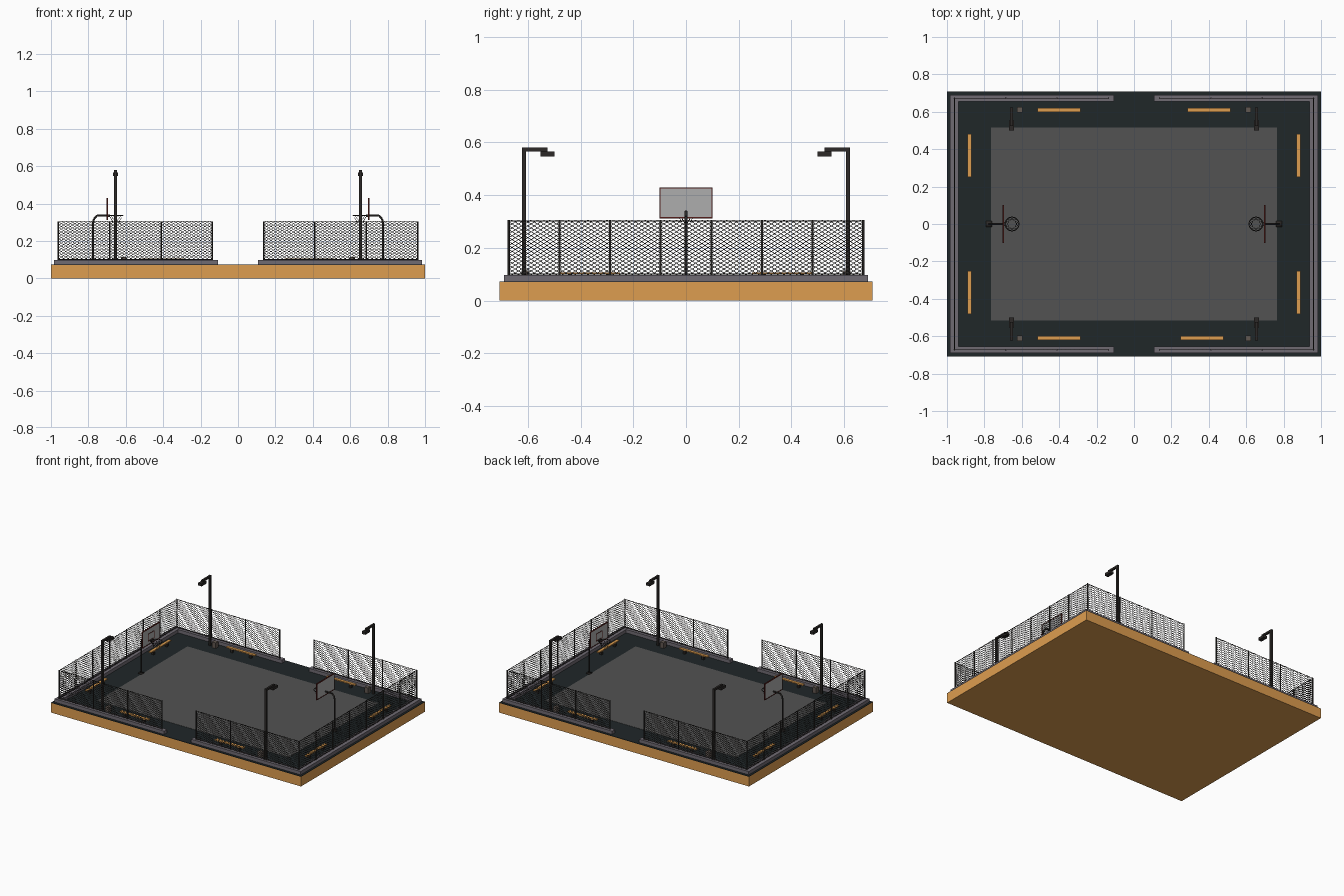
import bpy, bmesh, math
from mathutils import Vector, Matrix

if "Cube" in bpy.data.objects:
    bpy.data.objects.remove(bpy.data.objects["Cube"])


def mat(name, r, g, b):
    m = bpy.data.materials.new(name)
    m.diffuse_color = (r, g, b, 1)
    m.use_nodes = True
    m.node_tree.nodes["Principled BSDF"].inputs["Base Color"].default_value = m.diffuse_color
    return m


ORANGE = mat("orange_wood", 0.73, 0.34, 0.08)
ASPHALT = mat("dark_asphalt", 0.014, 0.02, 0.022)
COURT = mat("court_grey", 0.085, 0.085, 0.085)
CURB = mat("curb_stone", 0.16, 0.145, 0.17)
METAL = mat("dark_metal", 0.025, 0.022, 0.02)
RED = mat("dark_red", 0.09, 0.012, 0.01)
BOARD = mat("board_grey", 0.42, 0.42, 0.42)
BOXCOL = mat("box_brown", 0.12, 0.095, 0.08)


def box(bm, x0, x1, y0, y1, z0, z1):
    x0, x1 = sorted((x0, x1))
    y0, y1 = sorted((y0, y1))
    m = Matrix.Translation(((x0 + x1) / 2, (y0 + y1) / 2, (z0 + z1) / 2))
    bmesh.ops.create_cube(bm, size=1, matrix=m @ Matrix.Diagonal((x1 - x0, y1 - y0, z1 - z0, 1)))


def rod(bm, a, b, r, n=8, caps=True):
    a, b = Vector(a), Vector(b)
    d = b - a
    m = Matrix.Translation((a + b) / 2) @ d.to_track_quat('Z', 'Y').to_matrix().to_4x4()
    bmesh.ops.create_cone(bm, cap_ends=caps, segments=n, radius1=r, radius2=r, depth=d.length, matrix=m)


def finish(bm, name, material, smooth=False):
    me = bpy.data.meshes.new(name)
    bm.to_mesh(me)
    bm.free()
    ob = bpy.data.objects.new(name, me)
    bpy.context.collection.objects.link(ob)
    me.materials.append(material)
    if smooth:
        for p in me.polygons:
            p.use_smooth = len(p.vertices) == 4
    return ob


def block(name, material, *dims):
    bm = bmesh.new()
    box(bm, *dims)
    return finish(bm, name, material)


# Ground
block("base", ORANGE, -1, 1, -0.708, 0.708, 0, 0.07)
block("asphalt", ASPHALT, -1, 1, -0.708, 0.708, 0.07, 0.073)
block("court", COURT, -0.765, 0.765, -0.515, 0.515, 0.073, 0.0745)

# Curb, open in the middle of front and back
bm = bmesh.new()
for s in (-1, 1):
    box(bm, s * 0.938, s * 0.985, -0.69, 0.69, 0.073, 0.097)
    for t in (-1, 1):
        box(bm, s * 0.108, s * 0.938, t * 0.655, t * 0.69, 0.073, 0.097)
finish(bm, "curb", CURB)


# Fence: posts, rails and a diamond wire lattice
FX, FY, Z0, Z1 = 0.96, 0.673, 0.097, 0.305
DX, SLOPE = 0.024, 0.62


def fence(name, a, b, panels):
    a, b = Vector(a), Vector(b)
    length = (b - a).length
    at = lambda u, z: (*a.lerp(b, u / length), z)
    bm = bmesh.new()
    for i in range(panels + 1):
        u = length * i / panels
        rod(bm, at(u, Z0 - 0.01), at(u, Z1), 0.004)
    for z in (Z0 + 0.004, Z1 - 0.003):
        rod(bm, at(0, z), at(length, z), 0.002, 6)
    finish(bm, name + "_frame", METAL, True)
    bm = bmesh.new()
    h = Z1 - Z0
    run = h / SLOPE
    for i in range(int((length + run) / DX)):
        u = -run + (i + 0.5) * DX
        u0, u1 = max(u, 0), min(u + run, length)
        za, zb = Z0 + (u0 - u) * SLOPE, Z0 + (u1 - u) * SLOPE
        rod(bm, at(u0, za), at(u1, zb), 0.0012, 4, False)
        rod(bm, at(length - u0, za), at(length - u1, zb), 0.0012, 4, False)
    finish(bm, name + "_wire", METAL)


for s, side in ((-1, "left"), (1, "right")):
    fence(side + "_fence", (s * FX, -FY), (s * FX, FY), 7)
    for t, end in ((-1, "front"), (1, "back")):
        fence(f"{end}_{side}_fence", (s * 0.137, t * FY), (s * FX, t * FY), 3)

# Hoops
for s, side in ((-1, "left"), (1, "right")):
    bm = bmesh.new()
    pts = [(0.775, 0.073), (0.775, 0.295), (0.77, 0.318), (0.753, 0.337), (0.70, 0.337)]
    for (xa, za), (xb, zb) in zip(pts, pts[1:]):
        rod(bm, (s * xa, 0, za), (s * xb, 0, zb), 0.0055, 10)
    box(bm, s * 0.76, s * 0.79, -0.015, 0.015, 0.073, 0.078)
    finish(bm, side + "_hoop_post", METAL, True)

    block(side + "_backboard", BOARD, s * 0.696, s * 0.701, -0.098, 0.098, 0.317, 0.427)
    bm = bmesh.new()
    for t in (-1, 1):
        box(bm, s * 0.694, s * 0.703, t * 0.096, t * 0.101, 0.312, 0.43)
        box(bm, s * 0.694, s * 0.6965, t * 0.033, t * 0.037, 0.338, 0.392)
    for z in (0.312, 0.425):
        box(bm, s * 0.694, s * 0.703, -0.1, 0.1, z, z + 0.005)
    for z in (0.338, 0.388):
        box(bm, s * 0.694, s * 0.6965, -0.035, 0.035, z, z + 0.004)
    finish(bm, side + "_backboard_frame", RED)

    cx, rz = s * 0.652, 0.337
    bpy.ops.mesh.primitive_torus_add(location=(cx, 0, rz), major_radius=0.037, minor_radius=0.0025,
                                     major_segments=24, minor_segments=8)
    ring = bpy.context.object
    ring.name = side + "_rim"
    ring.data.materials.append(METAL)
    bpy.ops.object.shade_smooth()
    bm = bmesh.new()
    box(bm, s * 0.685, s * 0.70, -0.01, 0.01, 0.328, 0.342)
    finish(bm, side + "_rim_bracket", METAL)

    # Net of crossing cords
    bm = bmesh.new()
    levels = [(0.037, 0.337), (0.030, 0.323), (0.024, 0.310), (0.021, 0.297)]
    for k, ((ra, za), (rb, zb)) in enumerate(zip(levels, levels[1:])):
        for i in range(10):
            for d in (-0.5, 0.5):
                p, q = (math.tau / 10 * (i + 0.5 * k + e) for e in (0, d))
                rod(bm, (cx + ra * math.cos(p), ra * math.sin(p), za),
                    (cx + rb * math.cos(q), rb * math.sin(q), zb), 0.0008, 4, False)
    finish(bm, side + "_net", METAL)

# Lamps and utility boxes in the four corners
for s, side in ((-1, "left"), (1, "right")):
    for t, end in ((-1, "front"), (1, "back")):
        bm = bmesh.new()
        box(bm, s * 0.648, s * 0.662, t * 0.608, t * 0.622, 0.073, 0.58)
        box(bm, s * 0.648, s * 0.662, t * 0.525, t * 0.608, 0.566, 0.58)
        box(bm, s * 0.641, s * 0.669, t * 0.50, t * 0.553, 0.547, 0.566)
        finish(bm, f"{end}_{side}_lamp", METAL)
        block(f"{end}_{side}_utility_box", BOXCOL, s * 0.595, s * 0.625, t * 0.595, t * 0.625, 0.073, 0.114)


# Benches
def bench(name, cx, cy, along_x):
    def part(bm, u0, u1, v0, v1, z0, z1):
        if along_x:
            box(bm, cx + u0, cx + u1, cy + v0, cy + v1, z0, z1)
        else:
            box(bm, cx + v0, cx + v1, cy + u0, cy + u1, z0, z1)
    bm = bmesh.new()
    part(bm, -0.115, 0.115, -0.010, 0.010, 0.098, 0.106)
    finish(bm, name + "_seat", ORANGE)
    bm = bmesh.new()
    for u in (-0.075, 0.075):
        part(bm, u - 0.008, u + 0.008, -0.008, 0.008, 0.073, 0.098)
    finish(bm, name + "_legs", METAL)


for s, side in ((-1, "left"), (1, "right")):
    for t, end in ((-1, "front"), (1, "back")):
        bench(f"{side}_{end}_side_bench", s * 0.88, t * 0.365, False)
        bx = 0.363 if (s, t) == (1, -1) else s * 0.4
        bench(f"{end}_{side}_bench", bx, t * 0.61, True)
